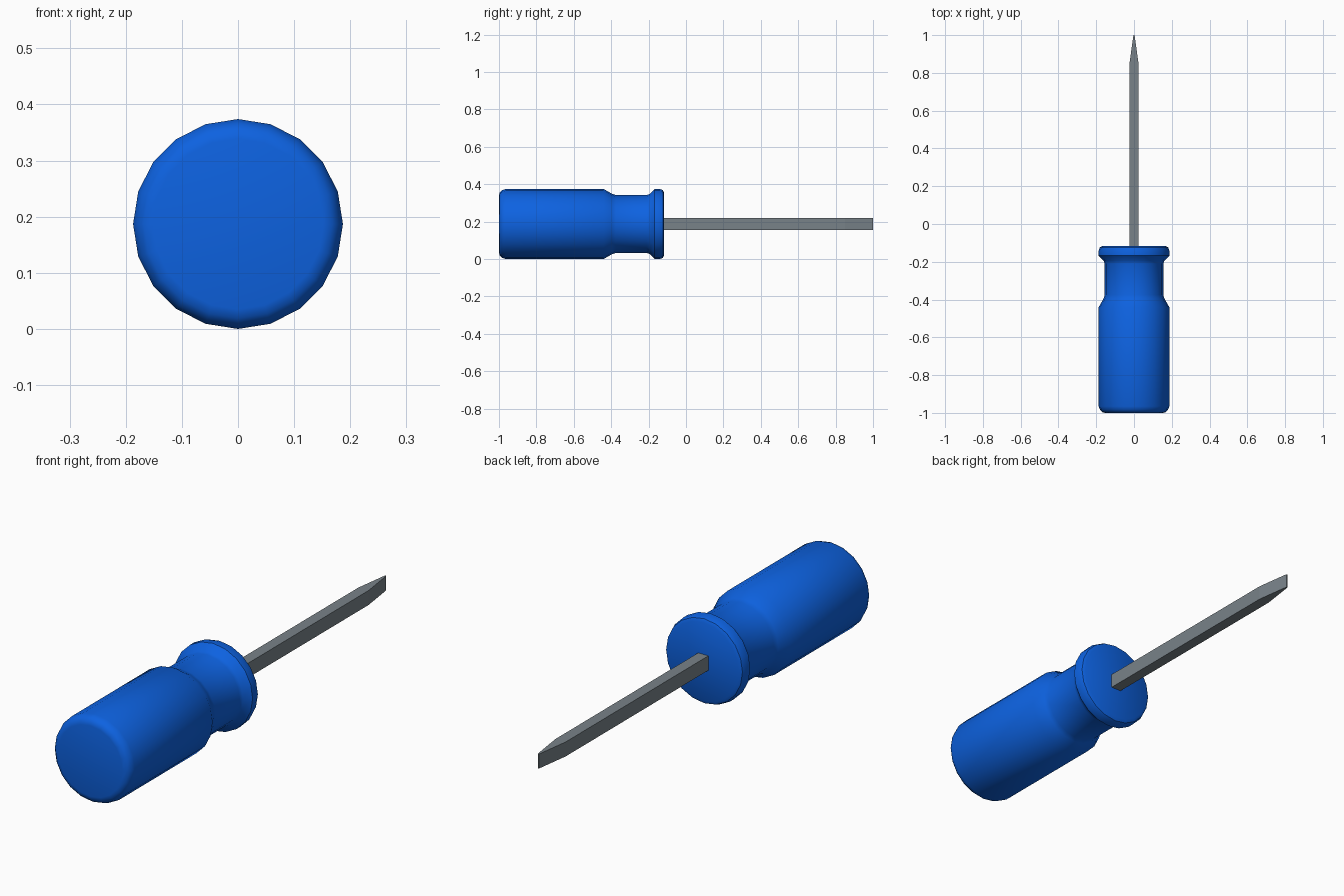
import bpy, bmesh, math

if "Cube" in bpy.data.objects:
    bpy.data.objects.remove(bpy.data.objects["Cube"])

AXIS_Z = 0.187   # height of the tool's long axis
SIDES = 20


def material(name, rgb):
    m = bpy.data.materials.new(name)
    m.diffuse_color = (*rgb, 1)
    m.use_nodes = True
    m.node_tree.nodes["Principled BSDF"].inputs["Base Color"].default_value = m.diffuse_color
    return m


def add_object(name, bm, mat):
    bmesh.ops.recalc_face_normals(bm, faces=bm.faces)
    me = bpy.data.meshes.new(name)
    bm.to_mesh(me)
    bm.free()
    me.materials.append(mat)
    ob = bpy.data.objects.new(name, me)
    bpy.context.collection.objects.link(ob)
    return ob


def loft(rings):
    """Skin a list of equal-length point rings and cap both ends."""
    bm = bmesh.new()
    loops = [[bm.verts.new(p) for p in ring] for ring in rings]
    for a, b in zip(loops, loops[1:]):
        for i in range(len(a)):
            j = (i + 1) % len(a)
            bm.faces.new((a[i], a[j], b[j], b[i]))
    bm.faces.new(loops[0])
    bm.faces.new(loops[-1])
    return bm


def circle(y, r):
    return [(r * math.cos(t), y, AXIS_Z + r * math.sin(t))
            for t in (2 * math.pi * i / SIDES for i in range(SIDES))]


def rectangle(y, hx, hz):
    return [(sx * hx, y, AXIS_Z + sz * hz)
            for sx, sz in ((-1, -1), (1, -1), (1, 1), (-1, 1))]


blue = material("blue plastic", (0.004, 0.122, 0.75))
steel = material("grey steel", (0.19, 0.225, 0.25))

# handle: rounded butt, grip, waist and collar as (y, radius)
profile = [(-1.0, 0.152), (-0.996, 0.168), (-0.984, 0.180), (-0.965, 0.187),
           (-0.44, 0.187), (-0.395, 0.161), (-0.375, 0.155),
           (-0.21, 0.155), (-0.195, 0.160), (-0.168, 0.187),
           (-0.14, 0.187), (-0.124, 0.181), (-0.117, 0.168)]
handle = add_object("handle", loft([circle(y, r) for y, r in profile]), blue)
bpy.context.view_layer.objects.active = handle
handle.select_set(True)
bpy.ops.object.shade_smooth_by_angle(angle=math.radians(35))

# square shaft tapering to a flat blade
add_object("shaft", loft([rectangle(-0.2, 0.024, 0.031),
                          rectangle(0.85, 0.024, 0.031),
                          rectangle(1.0, 0.003, 0.031)]), steel)
